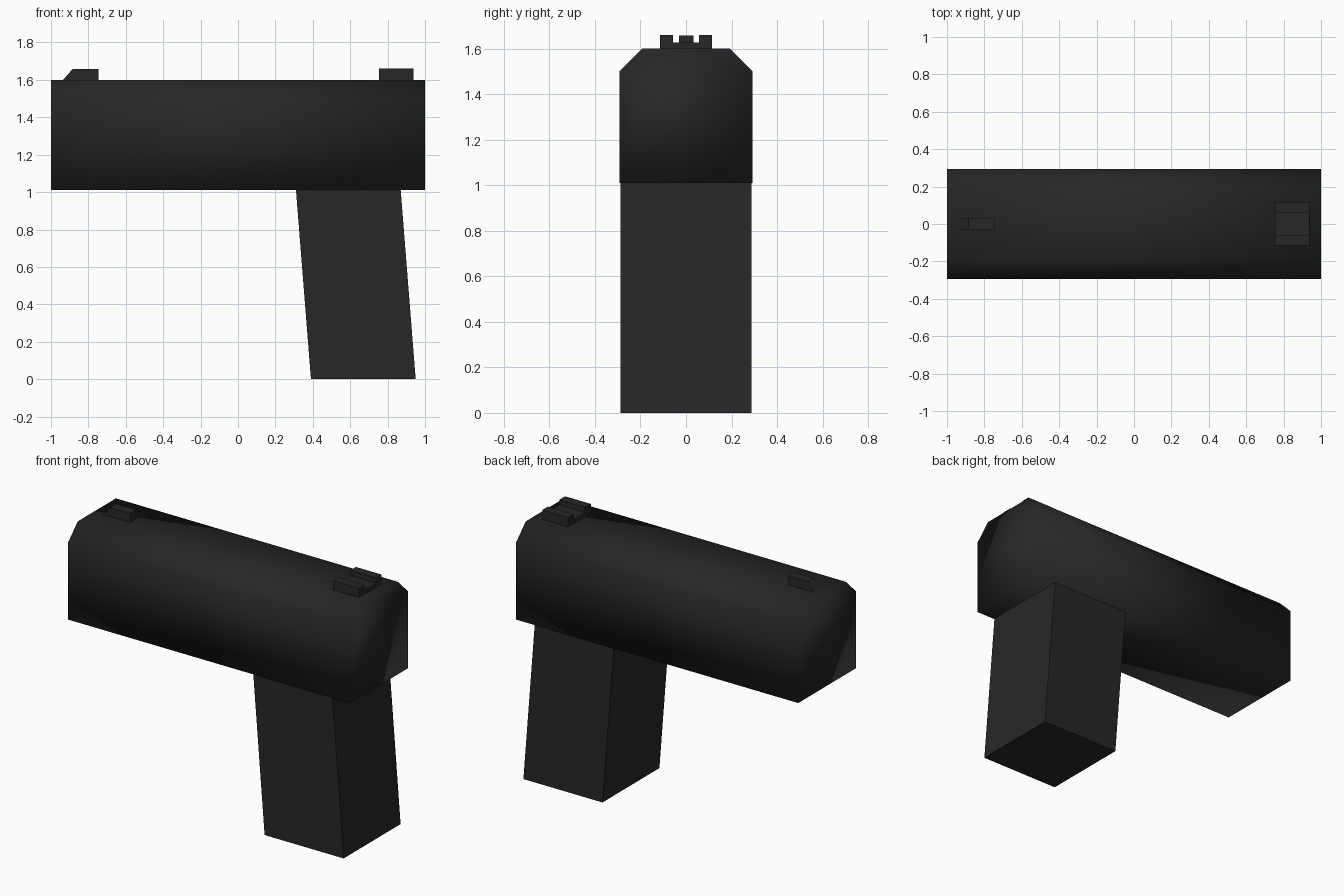
import bpy, bmesh
from mathutils import Vector

if "Cube" in bpy.data.objects:
    bpy.data.objects.remove(bpy.data.objects["Cube"])

mat = bpy.data.materials.new("dark_grey")
mat.diffuse_color = (0.02, 0.02, 0.02, 1)
mat.use_nodes = True
mat.node_tree.nodes["Principled BSDF"].inputs["Base Color"].default_value = mat.diffuse_color


def extrude(name, profile, offset, smooth=False):
    """Make a closed prism by sweeping a planar profile along an offset."""
    bm = bmesh.new()
    face = bm.faces.new([bm.verts.new(p) for p in profile])
    res = bmesh.ops.extrude_face_region(bm, geom=[face], use_keep_orig=True)
    moved = [g for g in res["geom"] if isinstance(g, bmesh.types.BMVert)]
    bmesh.ops.translate(bm, verts=moved, vec=Vector(offset))
    bmesh.ops.recalc_face_normals(bm, faces=bm.faces)
    for f in bm.faces:
        f.smooth = smooth
    mesh = bpy.data.meshes.new(name)
    bm.to_mesh(mesh)
    bm.free()
    mesh.materials.append(mat)
    obj = bpy.data.objects.new(name, mesh)
    bpy.context.collection.objects.link(obj)
    return obj


def mirrored(half):
    """Complete a half cross-section (y, z) across y = 0."""
    return half + [(-y, z) for y, z in reversed(half)]


# Upper body: chamfered bar, fully smooth shaded
body = mirrored([(0.293, 1.01), (0.293, 1.5), (0.193, 1.6)])
extrude("upper_body", [(-1, y, z) for y, z in body], (2, 0, 0), smooth=True)

# Raked grip
grip = [(0.39, 0), (0.95, 0), (0.87, 1.01), (0.31, 1.01)]
extrude("grip", [(x, -0.288, z) for x, z in grip], (0, 0.576, 0))

# Front sight with ramped nose
front = [(-0.94, 1.595), (-0.745, 1.595), (-0.745, 1.657), (-0.885, 1.657)]
extrude("front_sight", [(x, -0.03, z) for x, z in front], (0, 0.063, 0))

# Rear sight with central notch
rear = mirrored([(0.115, 1.595), (0.115, 1.66), (0.058, 1.66), (0.058, 1.627)])
extrude("rear_sight", [(0.755, y, z) for y, z in rear], (0.182, 0, 0))
